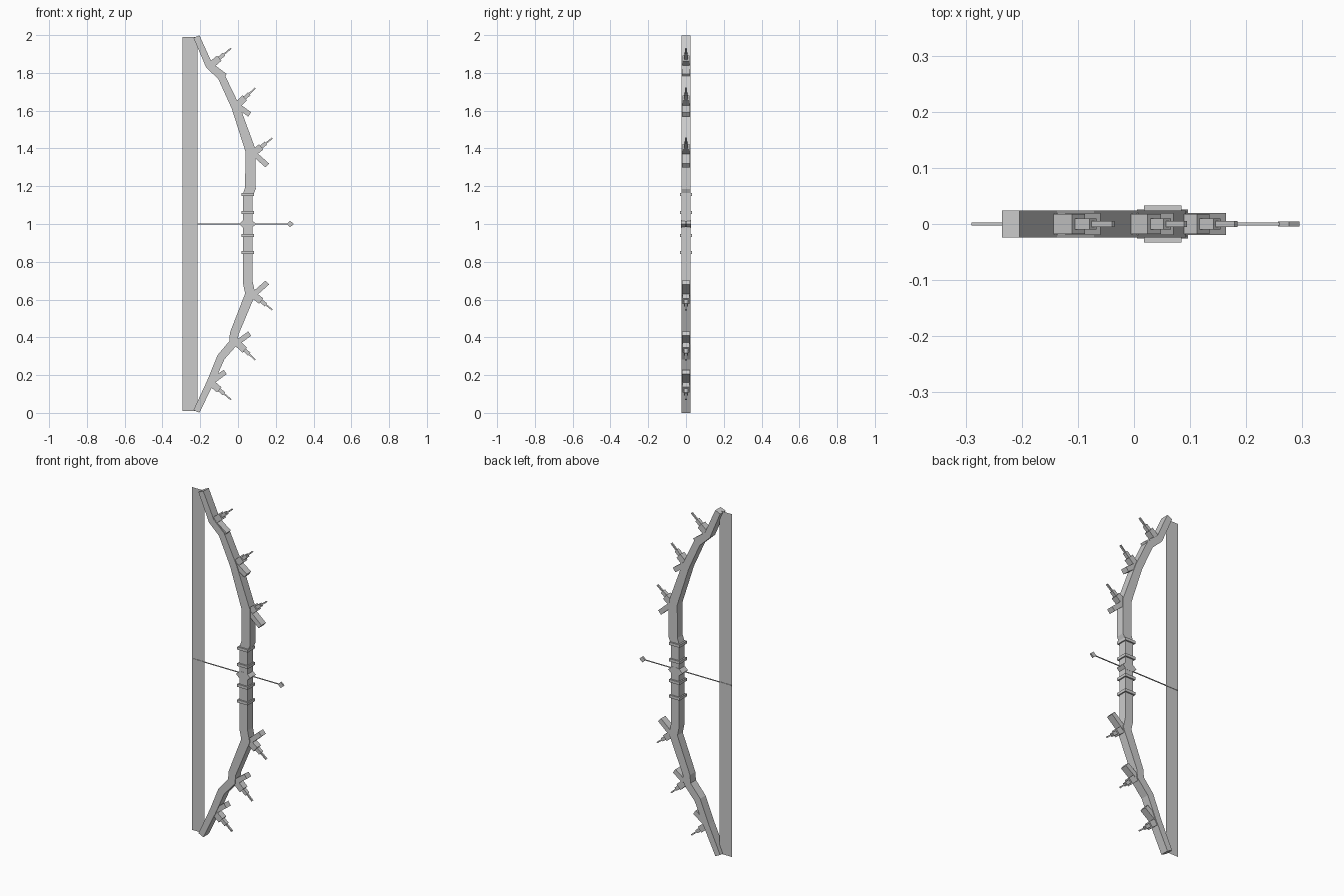
import bpy
from mathutils import Vector

if "Cube" in bpy.data.objects:
    bpy.data.objects.remove(bpy.data.objects["Cube"])

grey = bpy.data.materials.new("plain grey")
grey.diffuse_color = (0.6, 0.6, 0.6, 1)
grey.use_nodes = True
grey.node_tree.nodes["Principled BSDF"].inputs["Base Color"].default_value = grey.diffuse_color


def make(name, verts, faces):
    me = bpy.data.meshes.new(name)
    me.from_pydata(verts, [], faces)
    me.materials.append(grey)
    ob = bpy.data.objects.new(name, me)
    bpy.context.collection.objects.link(ob)
    return ob


def strip(name, path, half_y):
    """Rectangular bar along (x, z, half width) points, mitred at the bends."""
    pts = [Vector((p[0], p[1])) for p in path]
    verts, faces = [], []
    for i, p in enumerate(pts):
        a = (p - pts[i - 1]).normalized() if i else None
        b = (pts[i + 1] - p).normalized() if i < len(pts) - 1 else None
        d = ((a or b) + (b or a)).normalized()
        cos = max(0.5, d.dot(a or b))
        n = Vector((d.y, -d.x)) * path[i][2] / cos
        l, r = p - n, p + n
        verts += [(l.x, -half_y, l.y), (r.x, -half_y, r.y),
                  (r.x, half_y, r.y), (l.x, half_y, l.y)]
        if i:
            o = 4 * i
            faces += [(o - 4 + k, o - 4 + (k + 1) % 4, o + (k + 1) % 4, o + k)
                      for k in range(4)]
    e = len(verts)
    faces += [(3, 2, 1, 0), (e - 4, e - 3, e - 2, e - 1)]
    return make(name, verts, faces)


def prism(name, outline, half_y):
    """Extrude an (x, z) outline along y."""
    n = len(outline)
    verts = [(x, s * half_y, z) for s in (-1, 1) for x, z in outline]
    faces = [tuple(range(n)), tuple(range(2 * n - 1, n - 1, -1))]
    faces += [(i, i + n, (i + 1) % n + n, (i + 1) % n) for i in range(n)]
    return make(name, verts, faces)


# bow stave, bottom tip to top tip
strip("bow_stave", [
    (-0.22, 0.008, 0.017), (-0.145, 0.165, 0.019), (-0.09, 0.295, 0.021),
    (-0.025, 0.37, 0.022), (-0.02, 0.42, 0.023), (0.065, 0.63, 0.026),
    (0.052, 0.69, 0.026), (0.052, 1.155, 0.026), (0.066, 1.19, 0.028),
    (0.066, 1.39, 0.027), (-0.013, 1.62, 0.022), (-0.088, 1.78, 0.020),
    (-0.153, 1.84, 0.019), (-0.22, 1.992, 0.017)], 0.0245)

# grip rings
for z in (0.85, 0.94, 1.06, 1.155):
    prism("grip_ring", [(0.018, z - 0.008), (0.085, z - 0.008),
                        (0.085, z + 0.008), (0.018, z + 0.008)], 0.033)

# thorns and blunt pegs: base and end (upper limb), mirrored to the lower limb
thorns = [((-0.15, 1.835), (-0.037, 1.93)),
          ((-0.01, 1.625), (0.092, 1.72)),
          ((0.075, 1.37), (0.182, 1.455))]
pegs = [((-0.145, 1.84), (-0.068, 1.783)),
        ((0.0, 1.625), (0.062, 1.58)),
        ((0.07, 1.385), (0.155, 1.31))]
for mirror in (False, True):
    side = "lower" if mirror else "upper"

    def pt(p, q, t):
        x, z = p[0] + (q[0] - p[0]) * t, p[1] + (q[1] - p[1]) * t
        return (x, 2 - z if mirror else z)

    for p, q in thorns:
        # three telescoping steps: start, end, half width, half depth
        for t0, t1, w, d in ((0, 0.45, 0.018, 0.018),
                             (0.3, 0.68, 0.010, 0.010),
                             (0.6, 1, 0.004, 0.005)):
            strip(side + "_thorn", [(*pt(p, q, t0), w), (*pt(p, q, t1), w)], d)
    for p, q in pegs:
        strip(side + "_peg", [(*pt(p, q, 0), 0.014), (*pt(p, q, 1), 0.014)], 0.02)

# flat string sheet
make("bow_string", [(-0.295, 0, 0.01), (-0.215, 0, 0.01),
                    (-0.215, 0, 1.99), (-0.295, 0, 1.99)], [(0, 1, 2, 3)])

# arrow rest, shaft and diamond head
prism("arrow_rest", [(0.005, 1), (0.03, 1.022), (0.072, 1.022),
                     (0.096, 1), (0.072, 0.978), (0.03, 0.978)], 0.0255)
prism("arrow_shaft", [(-0.29, 0.998), (0.27, 0.998),
                      (0.27, 1.002), (-0.29, 1.002)], 0.0025)
prism("arrow_head", [(0.257, 1), (0.276, 0.983),
                     (0.295, 1), (0.276, 1.017)], 0.0045)
